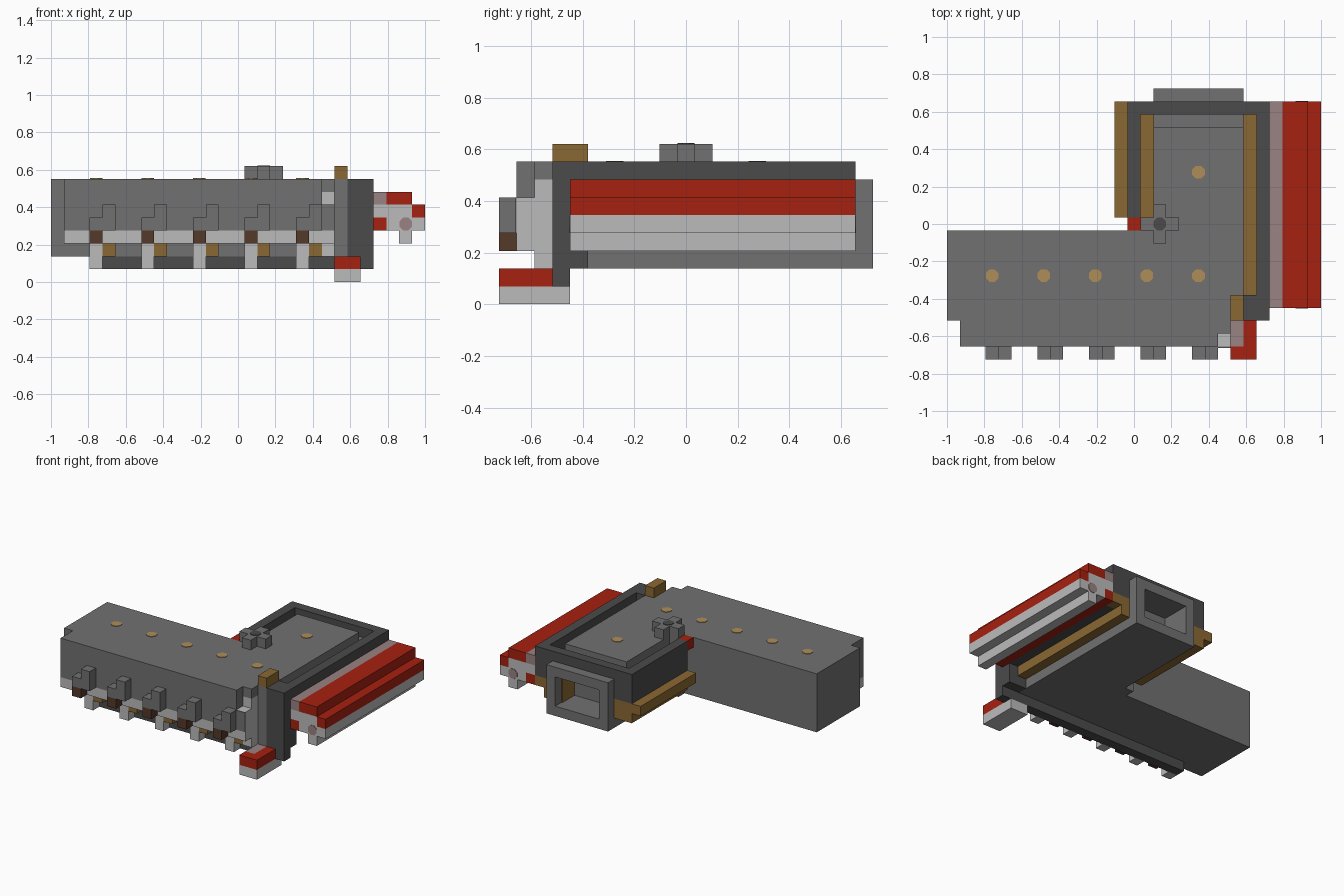
import bpy
import bmesh
import math
from mathutils import Matrix, Vector

default_cube = bpy.data.objects.get("Cube")
if default_cube:
    bpy.data.objects.remove(default_cube, do_unlink=True)

# Everything sits on a block grid: 29 wide, 21 deep, 9 high
UNIT = 2 / 29
CORNER = Vector((-14.5, -10.5, 0))
PLATE = 0.1


def make_material(name, red, green, blue):
    material = bpy.data.materials.new(name)
    material.use_nodes = True
    color = (red, green, blue, 1)
    material.diffuse_color = color
    material.node_tree.nodes["Principled BSDF"].inputs["Base Color"].default_value = color
    return material


gray = make_material("mid gray", 0.165, 0.165, 0.165)
dark = make_material("dark gray", 0.07, 0.07, 0.07)
light = make_material("light gray", 0.5, 0.5, 0.5)
red = make_material("red", 0.38, 0.015, 0.005)
tan = make_material("tan", 0.26, 0.14, 0.033)
pale_tan = make_material("pale tan", 0.43, 0.27, 0.1)
pink = make_material("pinkish gray", 0.32, 0.225, 0.225)
brown = make_material("brown", 0.09, 0.04, 0.023)


def finish(name, mesh_data, material):
    mesh = bpy.data.meshes.new(name)
    mesh_data.to_mesh(mesh)
    mesh_data.free()
    mesh.materials.append(material)
    part = bpy.data.objects.new(name, mesh)
    bpy.context.collection.objects.link(part)
    return part


def blocks(name, material, *spans):
    """Each span holds the x range, y range and z range of a block in grid units."""
    mesh_data = bmesh.new()
    for span in spans:
        low, high = (Vector(side) for side in zip(*span))
        size = (high - low) * UNIT
        center = ((low + high) / 2 + CORNER) * UNIT
        matrix = Matrix.Translation(center) @ Matrix.Diagonal((*size, 1))
        bmesh.ops.create_cube(mesh_data, size=1, matrix=matrix)
    return finish(name, mesh_data, material)


def lamp(name, material, x, y, z, axis="Z"):
    """A thin rounded plate, facing along the given axis."""
    mesh_data = bmesh.new()
    turn = Matrix.Rotation(math.pi / 2, 4, "X") if axis == "Y" else Matrix()
    matrix = Matrix.Translation((Vector((x, y, z)) + CORNER) * UNIT) @ turn
    matrix = matrix @ Matrix.Rotation(math.pi / 8, 4, "Z")
    bmesh.ops.create_cone(mesh_data, cap_ends=True, segments=8, radius1=UNIT * 0.53,
                          radius2=UNIT * 0.53, depth=UNIT * PLATE, matrix=matrix)
    return finish(name, mesh_data, material)


# Main L-shaped body
blocks("main_body", gray,
       ((0, 23), (3, 10), (2, 8)),
       ((15, 23), (10, 11), (2, 8)),
       ((16, 23), (11, 18), (2, 8)))
blocks("front_bay", gray,
       ((1, 21), (1, 3), (4, 8)),
       ((21, 22), (2, 3), (7, 8)))
blocks("front_bay_strip", light, ((1, 21), (1, 3), (3, 4)))
blocks("front_bay_end", light,
       ((21, 22), (1, 2), (3, 6)),
       ((21, 22), (2, 3), (2, 7)))
blocks("front_bay_end_plate", gray, ((21, 22), (1 - PLATE, 1), (4, 6)))

# Hollow exhaust box at the back
blocks("exhaust_box", gray,
       ((16, 23), (18, 21), (2, 3)),
       ((16, 23), (18, 21), (6, 7)),
       ((16, 17), (18, 21), (3, 6)),
       ((22, 23), (18, 21), (3, 6)))
blocks("exhaust_lining", tan, ((22 - PLATE, 22), (18, 20), (3, 6)))

# Dark rim round the wing, with a post and skid at the front
blocks("wing_rim", dark,
       ((14, 15), (11, 20), (5, 8)),
       ((24, 25), (5, 20), (5, 8)),
       ((15, 24), (19, 20), (7, 8)),
       ((15, 16), (19, 20), (5, 7)),
       ((23, 24), (19, 20), (5, 7)),
       ((24, 25), (5, 19), (4, 5)))
blocks("front_post", dark,
       ((23, 25), (3, 4), (1, 8)),
       ((23, 25), (4, 5), (2, 8)))
blocks("front_skid", dark, ((3, 23), (3, 4), (1, 2)))

# Tan rails in the side trenches
blocks("side_rail_right", tan,
       ((14, 16), (11, 20), (3, 5)),
       ((13, 14), (11, 20), (4, 5)))
blocks("side_rail_left", tan,
       ((23, 24), (5, 20), (3, 5)),
       ((24, 25), (19, 20), (4, 5)))
blocks("tan_top_block", tan, ((22, 23), (3, 5), (8, 9)))
blocks("red_corner_block", red, ((14, 15), (10, 11), (7, 8)))

# Stepped beam along the left side
length = (4, 20)
blocks("beam_light", light,
       ((25, 28), length, (5, 6)),
       ((26, 29), length, (4, 5)),
       ((27, 28), length, (3, 4)))
blocks("beam_red", red,
       ((26, 28), length, (6, 7)),
       ((28, 29), length, (5, 6)),
       ((25, 26), length, (4, 5)))
blocks("beam_pink", pink, ((25, 26), length, (6, 7)))
for place, y in zip(("front", "back"), length):
    lamp("beam_lamp_" + place, pink, 27.5, y, 4.5, axis="Y")

# Foot below the front post
blocks("foot_base", light, ((22, 24), (0, 4), (0, 1)))
blocks("foot_top", red,
       ((22, 24), (0, 1), (1, 2)),
       ((23, 24), (1, 3), (1, 2)))
blocks("foot_inlay", pink, ((22, 23), (1, 3), (1, 2)))

# Repeated front fittings, each with a roof lamp behind it
for number, x in enumerate(range(3, 20, 4), start=1):
    tag = "_" + str(number)
    first, second = (x, x + 1), (x + 1, x + 2)
    blocks("fitting_bracket" + tag, gray,
           (first, (0, 1), (4, 5)),
           (second, (0, 1), (4, 6)))
    blocks("fitting_grip" + tag, brown, (first, (0, 1), (3, 4)))
    blocks("fitting_leg" + tag, light, (first, (2, 3), (1, 3)))
    blocks("fitting_plug" + tag, tan, (second, (2, 3), (2, 3)))
    lamp("roof_lamp" + tag, pale_tan, x + 0.5, 6.5, 8)
lamp("wing_lamp", pale_tan, 19.5, 14.5, 8)

# Cross-shaped hatch on the roof
blocks("roof_cross", gray,
       ((15, 18), (10, 11), (8, 9)),
       ((16, 17), (9, 10), (8, 9)),
       ((16, 17), (11, 12), (8, 9)))
lamp("roof_cross_cap", dark, 16.5, 10.5, 9)
